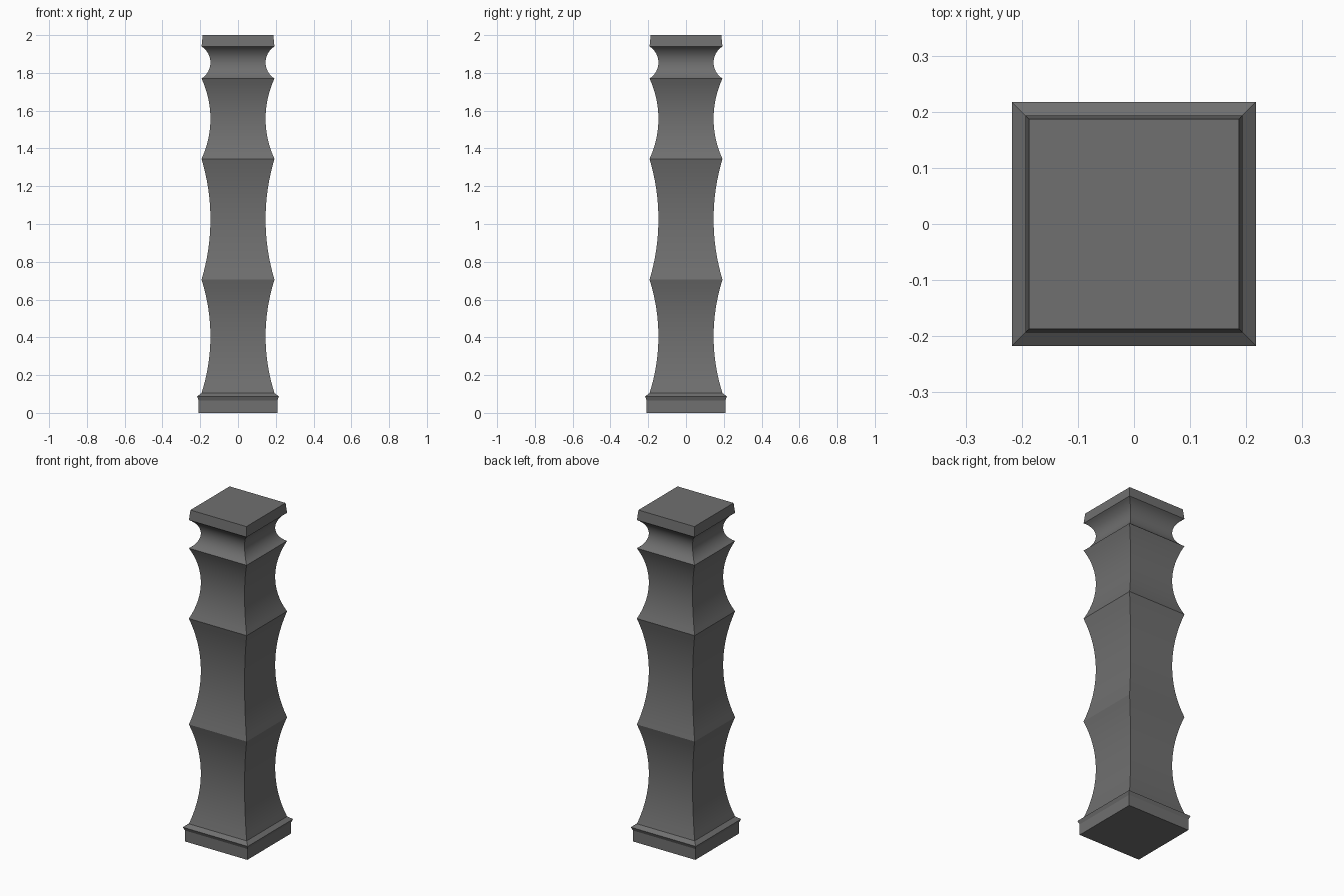
import bpy, bmesh, math

cube = bpy.data.objects.get("Cube")
if cube:
    bpy.data.objects.remove(cube, do_unlink=True)

stone = bpy.data.materials.new("dark_grey")
stone.use_nodes = True
grey = (0.16, 0.16, 0.16, 1)
stone.diffuse_color = grey
stone.node_tree.nodes["Principled BSDF"].inputs["Base Color"].default_value = grey

RIDGE, WAIST = 0.193, 0.146   # half widths at the ridges and the waists


def hollow(z0, z1, steps=16):
    """Circular concave arc between two ridges, as (half width, height)."""
    half, depth = (z1 - z0) / 2, RIDGE - WAIST
    radius = (half ** 2 + depth ** 2) / (2 * depth)
    sweep = math.asin(half / radius)
    points = []
    for i in range(steps + 1):
        a = sweep * (2 * i / steps - 1)
        points.append((WAIST + radius * (1 - math.cos(a)),
                       (z0 + z1) / 2 + radius * math.sin(a)))
    return points


def square_column(name, profile):
    """Stack square rings along a profile and cap both ends."""
    bm = bmesh.new()
    rings = [[bm.verts.new((sx * w, sy * w, z))
              for sx, sy in ((-1, -1), (1, -1), (1, 1), (-1, 1))]
             for w, z in profile]
    for low, high in zip(rings, rings[1:]):
        for i in range(4):
            j = (i + 1) % 4
            bm.faces.new((low[i], low[j], high[j], high[i]))
    bm.faces.new(rings[0][::-1])
    bm.faces.new(rings[-1])
    mesh = bpy.data.meshes.new(name)
    bm.to_mesh(mesh)
    bm.free()
    mesh.materials.append(stone)
    obj = bpy.data.objects.new(name, mesh)
    bpy.context.collection.objects.link(obj)
    bpy.ops.object.select_all(action='DESELECT')
    obj.select_set(True)
    bpy.context.view_layer.objects.active = obj
    bpy.ops.object.shade_smooth_by_angle(angle=math.radians(20))


# Plinth with a small flared lip, then hollowed shaft sections, then the cap
profile = [(0.208, 0), (0.208, 0.066), (0.217, 0.087)]
ridges = [0.105, 0.705, 1.345, 1.77, 1.94]
for z0, z1 in zip(ridges, ridges[1:]):
    arc = hollow(z0, z1)
    profile += arc if z0 == ridges[0] else arc[1:]
profile.append((0.187, 2))
square_column("post", profile)
